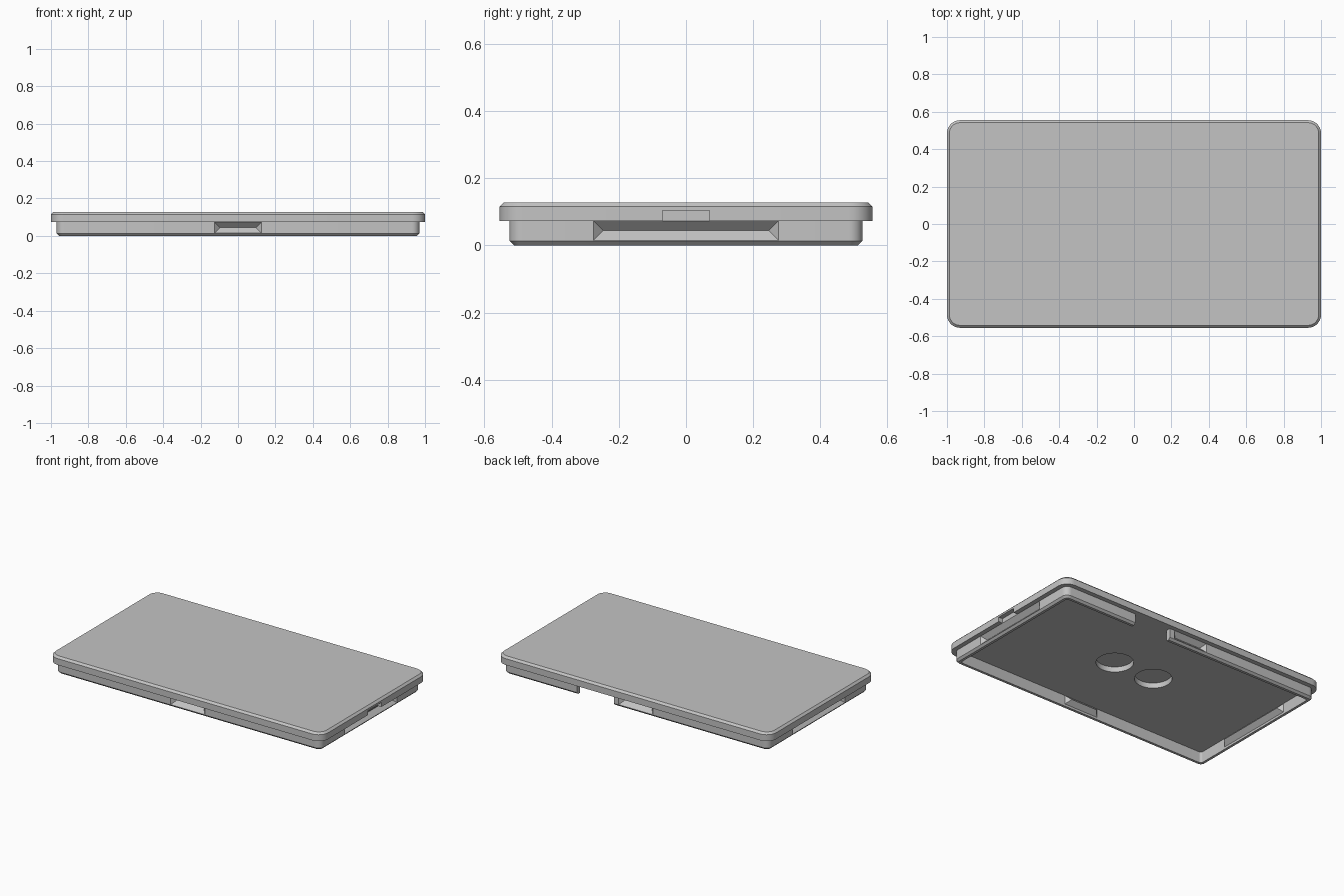
import bpy, bmesh, math
from mathutils import Matrix, Vector

cube = bpy.data.objects.get("Cube")
if cube:
    bpy.data.objects.remove(cube, do_unlink=True)

HX, HY, TOP = 1.0, 0.555, 0.128      # plate half sizes and height
LIP, WALL, SEAM = 0.03, 0.03, 0.073  # lip overhang, wall thickness, plate underside
CHAMFER = 0.013

grey = bpy.data.materials.new("light grey plastic")
grey.use_nodes = True
color = (0.55, 0.55, 0.55, 1)
grey.diffuse_color = color
grey.node_tree.nodes["Principled BSDF"].inputs["Base Color"].default_value = color


def finish(bm, name, helper=False):
    bmesh.ops.recalc_face_normals(bm, faces=bm.faces)
    mesh = bpy.data.meshes.new(name)
    bm.to_mesh(mesh)
    bm.free()
    mesh.materials.append(grey)
    ob = bpy.data.objects.new(name, mesh)
    bpy.context.collection.objects.link(ob)
    ob.hide_render = helper
    return ob


def outline(inset, z, steps=8):
    """Rounded rectangle, inset from the plate edge."""
    r = max(0.07 - inset, 0.015)
    pts = []
    for k, (sx, sy) in enumerate([(1, 1), (-1, 1), (-1, -1), (1, -1)]):
        cx, cy = sx * (HX - inset - r), sy * (HY - inset - r)
        for i in range(steps + 1):
            a = math.pi / 2 * (k + i / steps)
            pts.append((cx + r * math.cos(a), cy + r * math.sin(a), z))
    return pts


def loft(name, profile, closed):
    """Skin through (inset, z) outlines, either capped or joined into a ring."""
    bm = bmesh.new()
    loops = [[bm.verts.new(p) for p in outline(*s)] for s in profile]
    pairs = list(zip(loops, loops[1:]))
    if closed:
        pairs.append((loops[-1], loops[0]))
    else:
        bm.faces.new(loops[0])
        bm.faces.new(loops[-1])
    for a, b in pairs:
        for i in range(len(a)):
            j = (i + 1) % len(a)
            bm.faces.new((a[i], a[j], b[j], b[i]))
    return finish(bm, name)


def box(name, lo, hi):
    bm = bmesh.new()
    lo, hi = Vector(lo), Vector(hi)
    bmesh.ops.create_cube(bm, size=1, matrix=Matrix.Translation((lo + hi) / 2) @ Matrix.Diagonal((*(hi - lo), 1)))
    return finish(bm, name, True)


def wedge(name, half, distance, angle):
    """Hipped wedge with 45 degree sides, pointing inwards from a wall plane."""
    e, z0, z1 = 0.006, 0.015, SEAM
    depth, mid = (z1 - z0) / 2, (z0 + z1) / 2
    w, h = half + e, depth + e
    bm = bmesh.new()
    base = [bm.verts.new((sx * w, -distance - e, mid + sz * h))
            for sx, sz in [(-1, -1), (1, -1), (1, 1), (-1, 1)]]
    l, r = [bm.verts.new((s * (half - depth), -distance + depth, mid)) for s in (-1, 1)]
    a, b, c, d = base
    for f in [base, (a, b, r, l), (c, d, l, r), (b, c, r), (d, a, l)]:
        bm.faces.new(f)
    bm.transform(Matrix.Rotation(angle, 4, "Z"))
    return finish(bm, name, True)


def boolean(ob, other, operation):
    m = ob.modifiers.new(other.name, "BOOLEAN")
    m.object, m.operation, m.solver = other, operation, "EXACT"


# Top plate and hollow rim
plate = loft("top_plate", [(0, SEAM), (0, TOP - CHAMFER), (CHAMFER, TOP)], False)
rim = loft("lower_rim", [(LIP + CHAMFER, 0), (LIP, CHAMFER), (LIP, SEAM + 0.004),
                         (LIP + WALL, SEAM + 0.004), (LIP + WALL, 0)], True)

# Snap dimples: a ridge inside and a matching groove outside on each wall
helpers = []
sides = [("front", 0.125, HY, 0), ("left", 0.275, HX, math.pi / 2),
         ("back", 0.125, HY, math.pi), ("right", 0.275, HX, -math.pi / 2)]
for operation, kind, offset in [("UNION", "ridge", LIP + WALL), ("DIFFERENCE", "groove", LIP)]:
    for side, half, size, angle in sides:
        w = wedge(f"{side}_{kind}_helper", half, size - offset, angle)
        boolean(rim, w, operation)
        helpers.append(w)

# Opening in the back wall
gap = box("back_opening_cutter", (0.16, 0.45, -0.1), (0.43, 0.6, 0.2))
boolean(rim, gap, "DIFFERENCE")

# Pry slot in the lip
slot = box("pry_slot_cutter", (HX - LIP, -0.07, 0), (1.1, 0.07, 0.103))
boolean(plate, slot, "DIFFERENCE")
helpers += [gap, slot]

# Two round pockets in the underside
for sx, side in [(1, "left"), (-1, "right")]:
    bm = bmesh.new()
    bmesh.ops.create_cone(bm, cap_ends=True, segments=48, radius1=0.113, radius2=0.113, depth=0.07,
                          matrix=Matrix.Translation((sx * 0.15, 0, SEAM)))
    pocket = finish(bm, f"{side}_pocket_cutter", True)
    boolean(plate, pocket, "DIFFERENCE")
    helpers.append(pocket)

# Bake the cuts, drop the helpers, and smooth only the rounded corners
for ob in (plate, rim):
    bpy.ops.object.select_all(action="DESELECT")
    bpy.context.view_layer.objects.active = ob
    ob.select_set(True)
    for m in list(ob.modifiers):
        bpy.ops.object.modifier_apply(modifier=m.name)
    bpy.ops.object.shade_smooth_by_angle(angle=math.radians(25))
for h in helpers:
    bpy.data.objects.remove(h, do_unlink=True)
